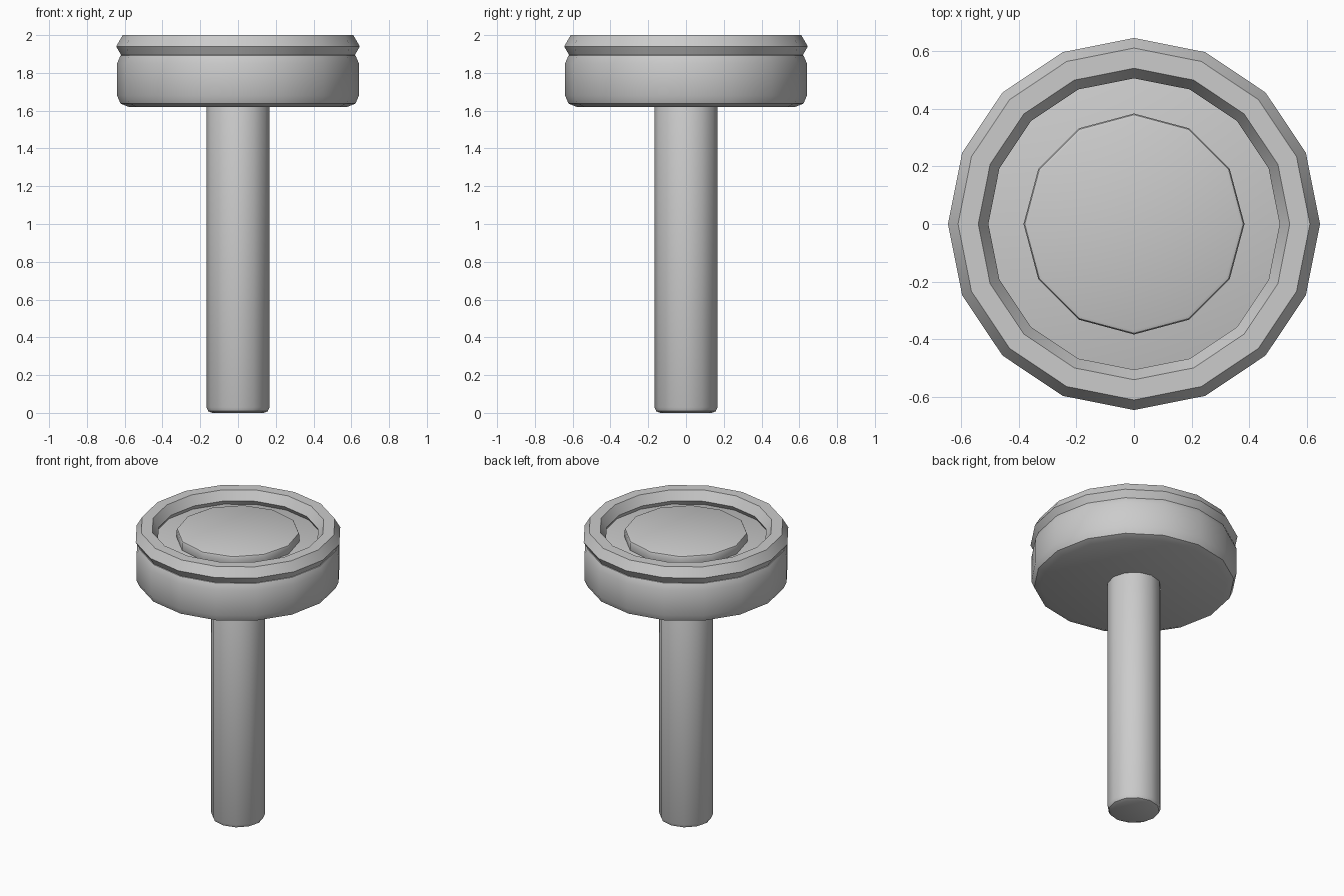
import bpy
import math

if "Cube" in bpy.data.objects:
    bpy.data.objects.remove(bpy.data.objects["Cube"])


def finish(ob, name, angle=30):
    ob.name = name
    bpy.ops.object.select_all(action='DESELECT')
    ob.select_set(True)
    bpy.context.view_layer.objects.active = ob
    bpy.ops.object.shade_smooth_by_angle(angle=math.radians(angle))


def rounded_cylinder(name, sides, radius, z0, z1, bevel, segments):
    bpy.ops.mesh.primitive_cylinder_add(vertices=sides, radius=radius, depth=z1 - z0,
                                        location=(0, 0, (z0 + z1) / 2))
    ob = bpy.context.object
    mod = ob.modifiers.new("edge_bevel", 'BEVEL')
    mod.width = bevel
    mod.segments = segments
    mod.limit_method = 'ANGLE'
    mod.angle_limit = math.radians(40)
    bpy.ops.object.modifier_apply(modifier=mod.name)
    finish(ob, name, 31)


# long round shaft
rounded_cylinder("shaft", 12, 0.167, 0.0, 1.66, 0.03, 2)

# head drum with rounded edges
rounded_cylinder("head_drum", 16, 0.64, 1.62, 1.91, 0.06, 2)

# hexagonal-section rim around the top
bpy.ops.mesh.primitive_torus_add(major_segments=16, minor_segments=6, major_radius=0.575,
                                 minor_radius=0.07, location=(0, 0, 1.94))
finish(bpy.context.object, "top_rim")

# raised centre disc
rounded_cylinder("centre_disc", 12, 0.383, 1.89, 1.97, 0.014, 2)
